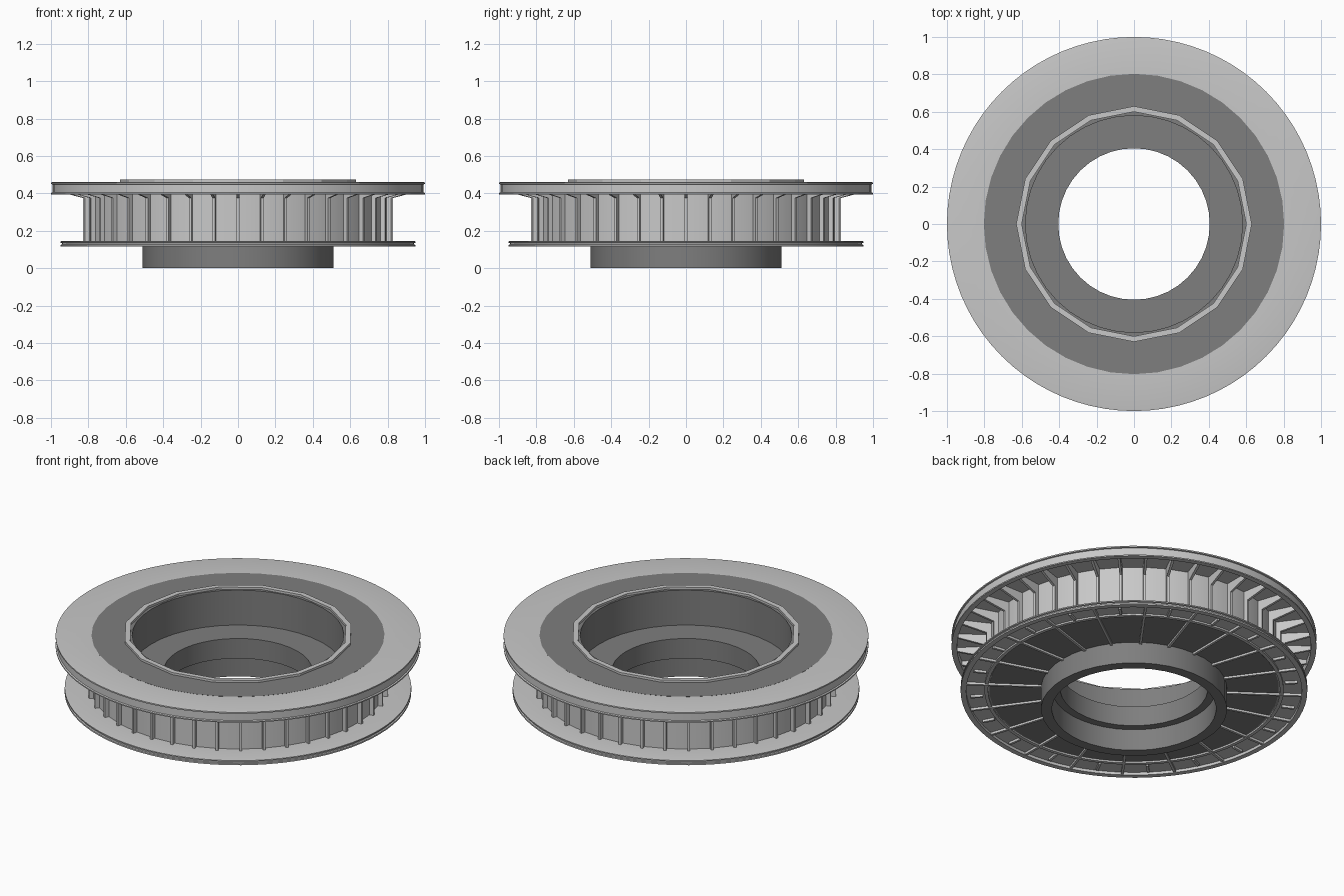
import bpy
from math import sin, cos, pi, radians

cube = bpy.data.objects.get("Cube")
if cube:
    bpy.data.objects.remove(cube, do_unlink=True)


def make_material(name, value):
    mat = bpy.data.materials.new(name)
    mat.use_nodes = True
    colour = (value, value, value, 1)
    mat.diffuse_color = colour
    mat.node_tree.nodes["Principled BSDF"].inputs["Base Color"].default_value = colour
    return mat


light = make_material("light grey", 0.58)
dark = make_material("dark grey", 0.21)


def build(name, verts, faces, mat, smooth):
    mesh = bpy.data.meshes.new(name)
    mesh.from_pydata(verts, [], faces)
    mesh.materials.append(mat)
    obj = bpy.data.objects.new(name, mesh)
    bpy.context.collection.objects.link(obj)
    bpy.ops.object.select_all(action='DESELECT')
    obj.select_set(True)
    bpy.context.view_layer.objects.active = obj
    bpy.ops.object.mode_set(mode='EDIT')
    bpy.ops.mesh.select_all(action='SELECT')
    bpy.ops.mesh.normals_make_consistent(inside=False)
    bpy.ops.object.mode_set(mode='OBJECT')
    if smooth:
        bpy.ops.object.shade_smooth_by_angle(angle=radians(30))
    return obj


def lathe(name, profile, sides, mat, offset=0.0, smooth=True):
    """Spin a closed (radius, height) profile around z."""
    n = len(profile)
    verts, faces = [], []
    for i in range(sides):
        a = offset + 2 * pi * i / sides
        verts += [(r * cos(a), r * sin(a), z) for r, z in profile]
        k = (i + 1) % sides
        for j in range(n):
            m = (j + 1) % n
            faces.append((i * n + j, k * n + j, k * n + m, i * n + m))
    return build(name, verts, faces, mat, smooth)


def radial_plates(name, outline, width, count, mat, offset=0.0):
    """Repeat a thin upright plate with a (radius, height) outline around z."""
    n = len(outline)
    verts, faces = [], []
    for i in range(count):
        a = offset + 2 * pi * i / count
        base = len(verts)
        for side in (-width / 2, width / 2):
            verts += [(r * cos(a) - side * sin(a), r * sin(a) + side * cos(a), z)
                      for r, z in outline]
        faces.append(tuple(base + j for j in range(n)))
        faces.append(tuple(base + n + j for j in reversed(range(n))))
        for j in range(n):
            m = (j + 1) % n
            faces.append((base + j, base + m, base + n + m, base + n + j))
    return build(name, verts, faces, mat, False)


# Upper flange: lipped rim with a hollow underside
lathe("upper_flange", [(0.79, 0.46), (0.99, 0.46), (1.0, 0.458), (1.0, 0.45),
                       (0.992, 0.448), (0.992, 0.405), (1.0, 0.402), (1.0, 0.395),
                       (0.97, 0.395), (0.97, 0.435), (0.79, 0.435)], 80, light)

# Lower flange: grooved rim with a shallow hollow underside
lathe("lower_flange", [(0.79, 0.145), (0.94, 0.145), (0.95, 0.143), (0.95, 0.136),
                       (0.942, 0.134), (0.942, 0.126), (0.95, 0.124), (0.95, 0.115),
                       (0.92, 0.115), (0.92, 0.132), (0.82, 0.132), (0.82, 0.122),
                       (0.80, 0.122), (0.80, 0.132), (0.79, 0.132)], 80, light)

# Drum wall between the flanges, with the dark core filling it
lathe("drum_wall", [(0.79, 0.14), (0.805, 0.14), (0.805, 0.44), (0.79, 0.44)],
      40, light)
STEP = pi / 20
lathe("core", [(0.58, 0.461), (0.803, 0.461), (0.795, 0.45), (0.795, 0.13),
               (0.50, 0.13), (0.405, 0.13), (0.405, 0.25), (0.58, 0.25)],
      20 * 2, dark).hide_render = False

# Hollow foot ring under the core
lathe("foot_ring", [(0.45, 0.0), (0.51, 0.0), (0.51, 0.135), (0.45, 0.135)],
      40, dark)

# Raised sixteen-sided trim around the opening
lathe("opening_trim", [(0.60, 0.455), (0.63, 0.455), (0.63, 0.474), (0.60, 0.474)],
      16, light, smooth=False)

# Upright struts on the drum, flaring into brackets under the upper flange
radial_plates("drum_struts", [(0.795, 0.14), (0.83, 0.14), (0.83, 0.375),
                              (0.97, 0.412), (0.97, 0.44), (0.795, 0.44)],
              0.014, 40, light)

# Long and short stiffening ribs under the lower flange
radial_plates("long_ribs", [(0.505, 0.118), (0.93, 0.118), (0.93, 0.135),
                            (0.505, 0.135)], 0.014, 20, light)
radial_plates("short_ribs", [(0.83, 0.118), (0.90, 0.118), (0.90, 0.135),
                             (0.83, 0.135)], 0.014, 20, light, STEP)
